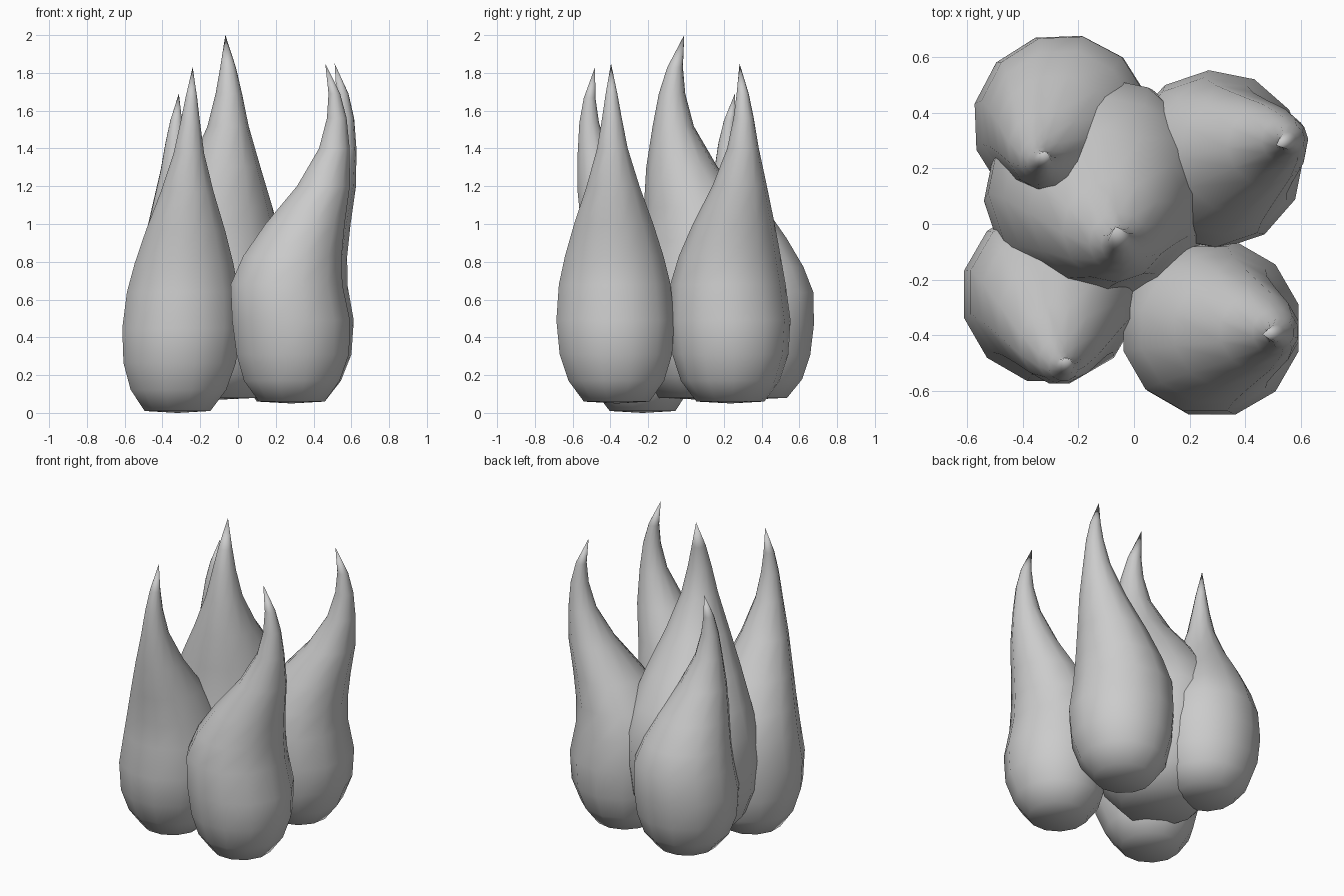
import bpy, bmesh, math
from mathutils import Vector

cube = bpy.data.objects.get("Cube")
if cube:
    bpy.data.objects.remove(cube, do_unlink=True)

grey = bpy.data.materials.new("plain grey")
grey.use_nodes = True
colour = (0.6, 0.6, 0.6, 1)
grey.diffuse_color = colour
grey.node_tree.nodes["Principled BSDF"].inputs["Base Color"].default_value = colour

SIDES = 12
# Shared flame profile: height above base, radius, sideways sway
PROFILE = [(0.0, 0.18, 0), (0.11, 0.262, 0), (0.25, 0.308, 0.005),
           (0.43, 0.323, -0.004), (0.62, 0.306, -0.028), (0.77, 0.27, 0.003),
           (0.94, 0.217, 0.07), (1.14, 0.145, 0.167), (1.34, 0.084, 0.225),
           (1.5, 0.054, 0.238), (1.63, 0.032, 0.225)]
TIP = (1.79, 0.177)


def flame(name, base, lean, tilt=(0, 0), width=1.0, tall=1.0):
    """A teardrop of stacked rings whose upper part sways towards lean."""
    base = Vector(base)
    lean = Vector((*lean, 0))
    tilt = Vector((*tilt, 0))
    up = Vector((0, 0, tall))

    def centre(height, sway):
        return base + lean * sway + tilt * (height / TIP[0]) + up * height

    turn = math.atan2(lean.y, lean.x) + math.pi / SIDES
    bm = bmesh.new()
    rings = []
    for height, radius, sway in PROFILE:
        mid = centre(height, sway)
        ring = []
        for i in range(SIDES):
            a = turn + math.tau * i / SIDES
            ring.append(bm.verts.new(
                mid + Vector((math.cos(a), math.sin(a), 0)) * radius * width))
        rings.append(ring)
    bottom = bm.verts.new(centre(-0.01, 0))
    tip = bm.verts.new(centre(*TIP))
    for i in range(SIDES):
        j = (i + 1) % SIDES
        for low, high in zip(rings, rings[1:]):
            bm.faces.new((low[i], low[j], high[j], high[i]))
        bm.faces.new((bottom, rings[0][j], rings[0][i]))
        bm.faces.new((rings[-1][i], rings[-1][j], tip))
    bmesh.ops.recalc_face_normals(bm, faces=bm.faces)
    for face in bm.faces:
        face.smooth = True
    mesh = bpy.data.meshes.new(name)
    bm.to_mesh(mesh)
    bm.free()
    mesh.materials.append(grey)
    obj = bpy.data.objects.new(name, mesh)
    bpy.context.collection.objects.link(obj)


# Tall middle flame
flame("centre_flame", (-0.12, 0.09, 0.08), (0.3, -0.9), (0, 0.06), width=1.3, tall=1.073)
# Four flames around it
flame("front_right_flame", (-0.32, -0.23, 0.01), (0, -0.8), (0.08, -0.11), tall=1.017)
flame("front_left_flame", (0.285, -0.367, 0.06), (1, 0), (0, -0.03))
flame("back_left_flame", (0.28, 0.235, 0.06), (0.97, 0.33), (0.06, -0.01))
flame("back_right_flame", (-0.26, 0.36, 0.08), (-0.3, -0.57), tall=0.9)
